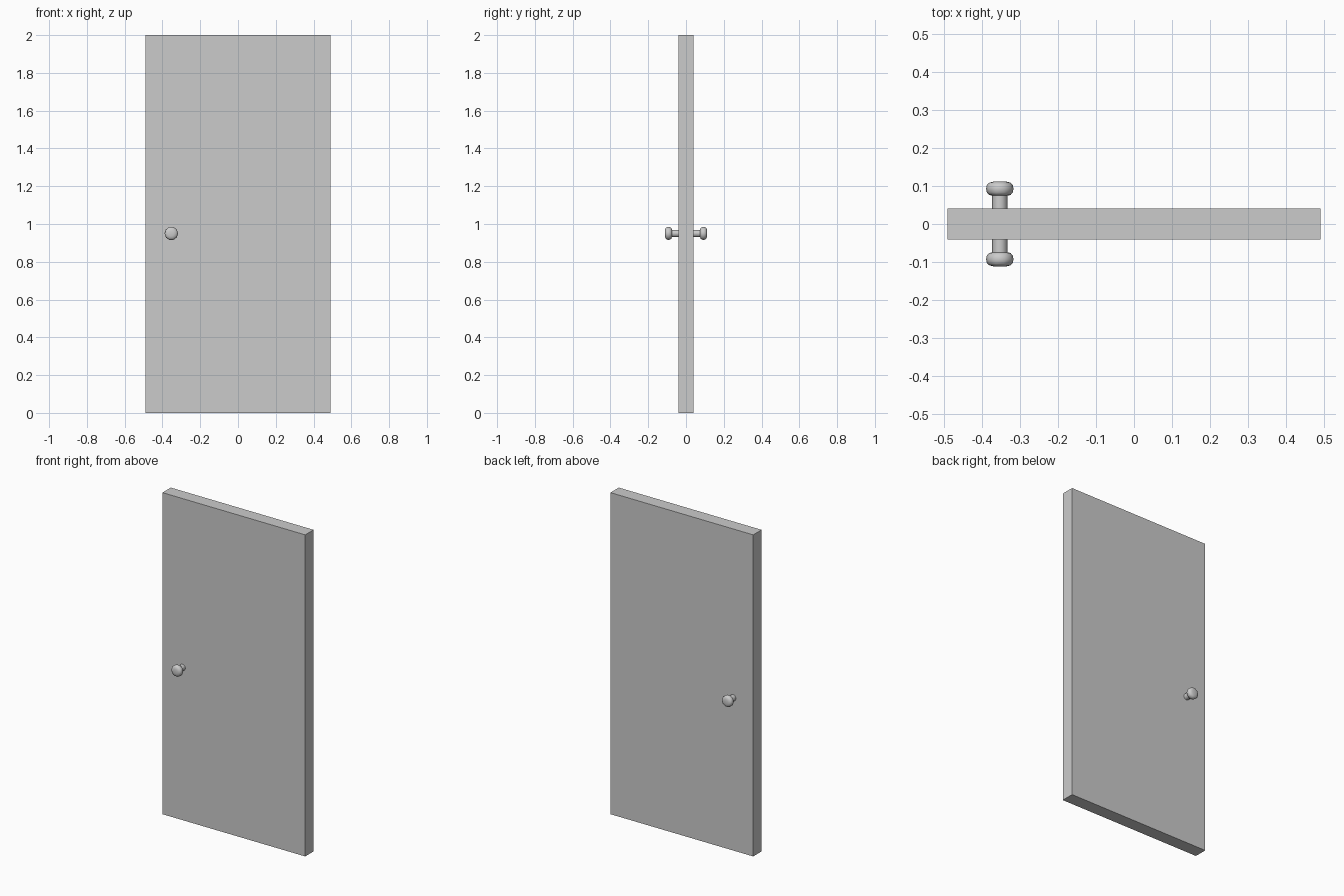
import bpy, bmesh, math

if "Cube" in bpy.data.objects:
    bpy.data.objects.remove(bpy.data.objects["Cube"])

# door slab
W, D, H = 0.982, 0.082, 2.0
bpy.ops.mesh.primitive_cube_add(size=1, location=(0, 0, H / 2))
door = bpy.context.object
door.name = "door_slab"
door.scale = (W, D, H)
bpy.ops.object.transform_apply(location=False, rotation=False, scale=True)

# knob profile: (radius, distance from door centre), shaft then rounded grip
PROFILE = [(0.020, 0.040), (0.020, 0.075), (0.028, 0.076), (0.034, 0.083),
           (0.036, 0.093), (0.034, 0.103), (0.027, 0.109), (0.015, 0.112)]
SIDES = 10


def knob(name, side):
    bm = bmesh.new()
    rings = [[bm.verts.new((r * math.cos(2 * math.pi * i / SIDES), side * y,
                            r * math.sin(2 * math.pi * i / SIDES)))
              for i in range(SIDES)] for r, y in PROFILE]
    for a, b in zip(rings, rings[1:]):
        for i in range(SIDES):
            j = (i + 1) % SIDES
            bm.faces.new((a[i], a[j], b[j], b[i]))
    bm.faces.new(rings[-1])
    bmesh.ops.recalc_face_normals(bm, faces=bm.faces)
    # the open shaft end sits in the slab; make sure the normals point out
    if bm.calc_volume(signed=True) < 0:
        bmesh.ops.reverse_faces(bm, faces=bm.faces)
    mesh = bpy.data.meshes.new(name)
    bm.to_mesh(mesh)
    bm.free()
    ob = bpy.data.objects.new(name, mesh)
    ob.location = (-0.353, 0, 0.95)
    bpy.context.collection.objects.link(ob)
    bpy.ops.object.select_all(action='DESELECT')
    ob.select_set(True)
    bpy.context.view_layer.objects.active = ob
    bpy.ops.object.shade_smooth_by_angle(angle=math.radians(50))


# one knob on each face
knob("front_knob", -1)
knob("back_knob", 1)
